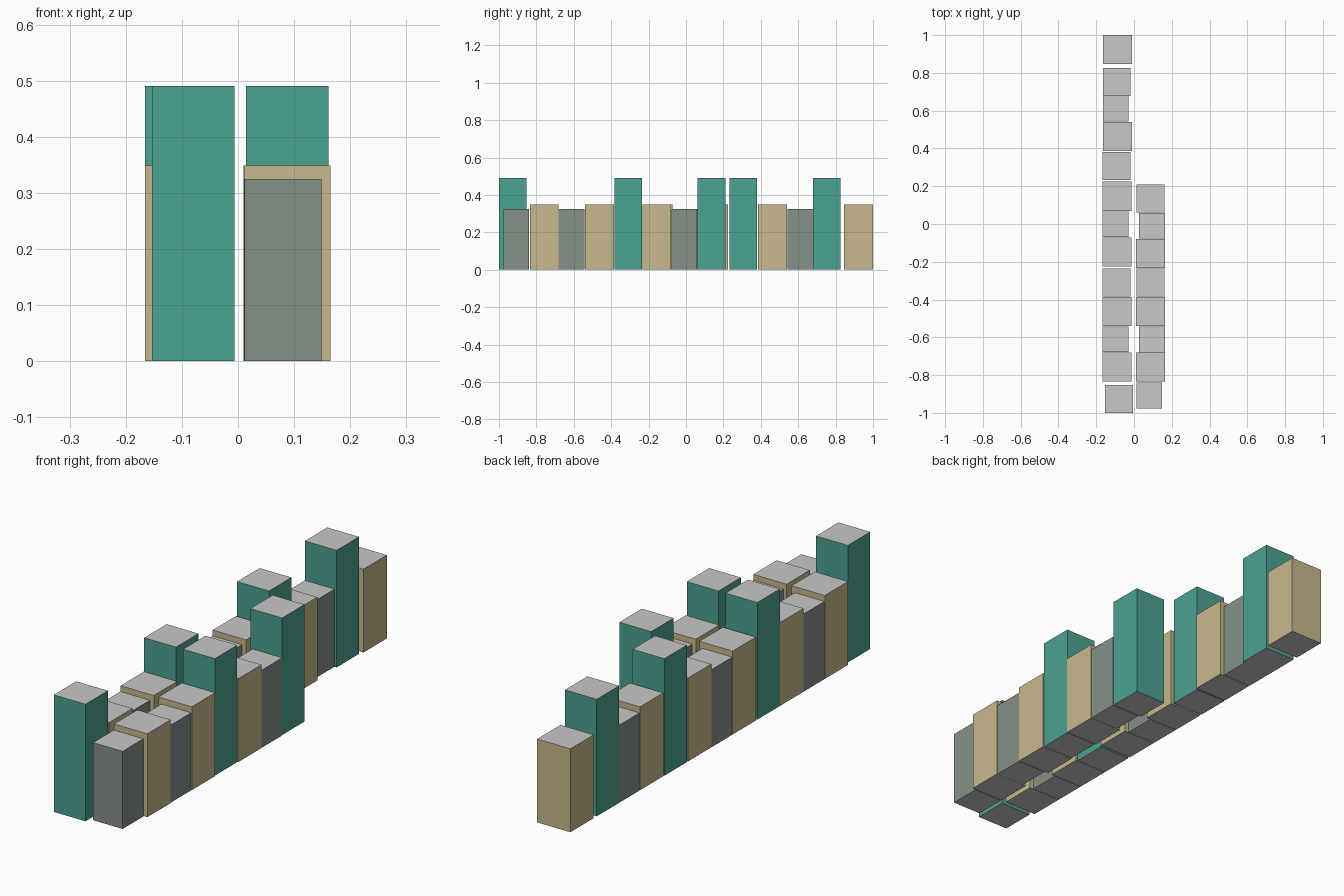
import bpy, bmesh

if "Cube" in bpy.data.objects:
    bpy.data.objects.remove(bpy.data.objects["Cube"])


def material(name, rgb):
    m = bpy.data.materials.new(name)
    m.diffuse_color = (*rgb, 1.0)
    m.use_nodes = True
    m.node_tree.nodes["Principled BSDF"].inputs["Base Color"].default_value = m.diffuse_color
    return m


roof = material("roof_grey", (0.578, 0.578, 0.578))

# Three building types: wall material, x width, y depth, height
TYPES = {
    "tall": (material("wall_teal", (0.069, 0.366, 0.287)), 0.147, 0.148, 0.49),
    "wide": (material("wall_sand", (0.578, 0.485, 0.262)), 0.154, 0.154, 0.349),
    "slim": (material("wall_slate", (0.235, 0.279, 0.242)), 0.137, 0.137, 0.325),
}


def building(name, kind, x_min, y_mid):
    """Plain block with coloured walls and grey roof and base."""
    wall, w, d, h = TYPES[kind]
    bm = bmesh.new()
    bmesh.ops.create_cube(bm, size=1)
    for v in bm.verts:
        v.co.x = x_min + (v.co.x + 0.5) * w
        v.co.y = y_mid + v.co.y * d
        v.co.z = (v.co.z + 0.5) * h
    bm.normal_update()
    for f in bm.faces:
        f.material_index = 1 if abs(f.normal.z) > 0.5 else 0
    me = bpy.data.meshes.new(name)
    bm.to_mesh(me)
    bm.free()
    me.materials.append(wall)
    me.materials.append(roof)
    bpy.context.collection.objects.link(bpy.data.objects.new(name, me))


# Rows from back to front: (type, left edge x, centre y)
LEFT = [
    ("wide", -0.165, 0.923), ("tall", -0.165, 0.752), ("slim", -0.165, 0.612),
    ("wide", -0.165, 0.463), ("tall", -0.166, 0.306), ("wide", -0.166, 0.147),
    ("slim", -0.166, 0.0), ("wide", -0.166, -0.149), ("tall", -0.166, -0.309),
    ("wide", -0.166, -0.463), ("slim", -0.166, -0.610), ("wide", -0.166, -0.758),
    ("tall", -0.153, -0.926),
]
RIGHT = [
    ("tall", 0.014, 0.136), ("slim", 0.026, -0.009), ("wide", 0.010, -0.156),
    ("tall", 0.014, -0.309), ("wide", 0.010, -0.463), ("slim", 0.026, -0.612),
    ("wide", 0.011, -0.758), ("slim", 0.012, -0.907),
]
for side, row in (("left", LEFT), ("right", RIGHT)):
    for i, (kind, x, y) in enumerate(row):
        building(f"{side}_{kind}_building_{i + 1}", kind, x, y)
